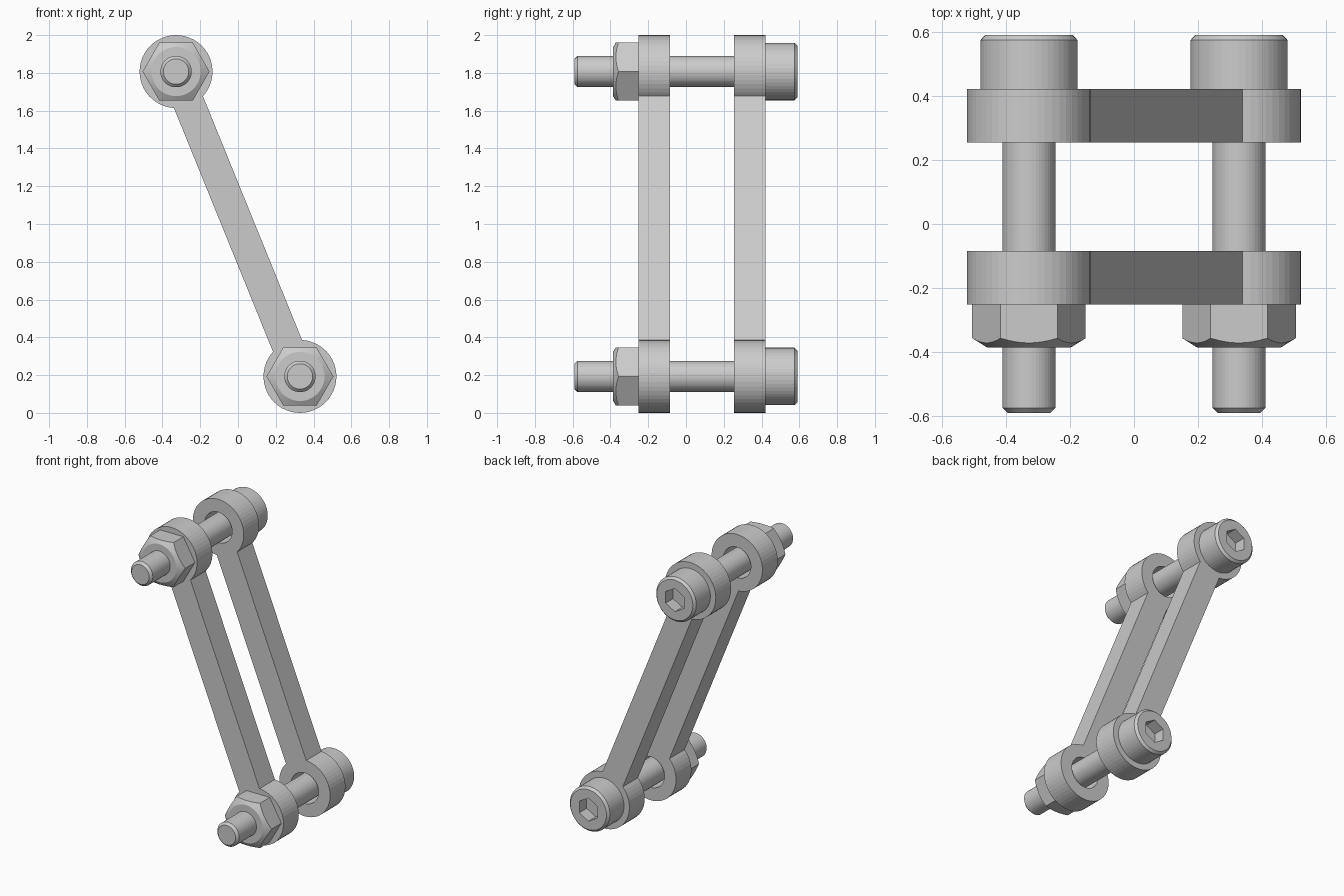
import bpy, bmesh
from math import pi, cos, sin, atan2, hypot, asin

if "Cube" in bpy.data.objects:
    bpy.data.objects.remove(bpy.data.objects["Cube"])

N = 48                         # sides of every round part
PX, PZ = 0.328, 0.807          # pivot offsets from the centre (0, 1)
BOSS_R, HOLE_R, ARM = 0.193, 0.105, 0.083
ROD_R, THICK = 0.083, 0.166
PIVOTS = {"upper": (-PX, 1 + PZ), "lower": (PX, 1 - PZ)}


def hex_radius(a, apothem, turn=0.0):
    """Radius of a hexagon at angle a (corner at angle 'turn')."""
    return apothem / cos((a - turn) % (pi / 3) - pi / 6)


def lathe(name, rings, pivot, closed=False):
    """Skin rings along y; each ring maps an angle to (y, radius)."""
    bm = bmesh.new()
    loops = []
    for ring in rings:
        loop = []
        for i in range(N):
            a = 2 * pi * i / N
            y, r = ring(a)
            loop.append(bm.verts.new((r * cos(a), y, r * sin(a))))
        loops.append(loop)
    pairs = list(zip(loops, loops[1:]))
    if closed:
        pairs.append((loops[-1], loops[0]))
    else:
        bm.faces.new(loops[0])
        bm.faces.new(loops[-1])
    for p, q in pairs:
        for i in range(N):
            j = (i + 1) % N
            bm.faces.new((p[i], p[j], q[j], q[i]))
    bmesh.ops.recalc_face_normals(bm, faces=bm.faces)
    me = bpy.data.meshes.new(name)
    bm.to_mesh(me)
    bm.free()
    ob = bpy.data.objects.new(name, me)
    ob.location = (pivot[0], 0, pivot[1])
    bpy.context.collection.objects.link(ob)
    return ob


def circle(y, r):
    return lambda a: (y, r)


def arc(c, r, a0, a1, n):
    return [(c[0] + r * cos(a0 + (a1 - a0) * i / n),
             c[1] + r * sin(a0 + (a1 - a0) * i / n)) for i in range(n + 1)]


def link(name, y):
    """Flat bar with a round drilled boss at each end."""
    up, low = PIVOTS["upper"], PIVOTS["lower"]
    ang = atan2(up[1] - low[1], up[0] - low[0])
    g = asin(ARM / BOSS_R)
    outline = (arc(up, BOSS_R, ang - pi + g, ang + pi - g, 42) [::-1]
               + arc(low, BOSS_R, ang + g, ang + 2 * pi - g, 42)[::-1])
    outline = outline[::-1]
    # both arcs run counter-clockwise: lower boss first, then upper boss
    holes = [arc(c, HOLE_R, 0, 2 * pi, N)[:-1] for c in (up, low)]
    outline = (arc(low, BOSS_R, ang + g, ang + 2 * pi - g, 42)
               + arc(up, BOSS_R, ang - pi + g, ang + pi - g, 42))
    cu = bpy.data.curves.new(name, "CURVE")
    cu.dimensions = "2D"
    cu.fill_mode = "BOTH"
    cu.extrude = THICK / 2
    for pts in [outline] + holes:
        s = cu.splines.new("POLY")
        s.points.add(len(pts) - 1)
        for p, (x, z) in zip(s.points, pts):
            p.co = (x, z, 0, 1)
        s.use_cyclic_u = True
        s.use_smooth = False
    ob = bpy.data.objects.new(name, cu)
    ob.rotation_euler = (pi / 2, 0, 0)
    ob.location = (0, y, 0)
    bpy.context.collection.objects.link(ob)
    bpy.ops.object.select_all(action="DESELECT")
    ob.select_set(True)
    bpy.context.view_layer.objects.active = ob
    bpy.ops.object.convert(target="MESH")


# Two parallel links
link("front_link", -0.168)
link("rear_link", 0.338)

# Bolt: hex socket, chamfered head, long shank with chamfered tip
bolt = [lambda a: (0.51, hex_radius(a, 0.069, pi / 6)),
        lambda a: (0.59, hex_radius(a, 0.069, pi / 6)),
        circle(0.59, 0.137), circle(0.574, 0.152),
        circle(0.421, 0.152), circle(0.421, ROD_R),
        circle(-0.574, ROD_R), circle(-0.59, 0.067)]

# Nut: hexagon whose outer face is trimmed by a cone
NUT_IN, NUT_OUT, NUT_AP, NUT_R = -0.251, -0.386, 0.1535, 0.13


def nut_edge(a):
    r = hex_radius(a, NUT_AP)
    return NUT_OUT + (r - NUT_R) * 0.62, r


nut = [circle(NUT_IN, ROD_R), lambda a: (NUT_IN, hex_radius(a, NUT_AP)),
       nut_edge, circle(NUT_OUT, NUT_R), circle(NUT_OUT, ROD_R)]

for side, pivot in PIVOTS.items():
    lathe(side + "_bolt", bolt, pivot)
    lathe(side + "_nut", nut, pivot, closed=True)
